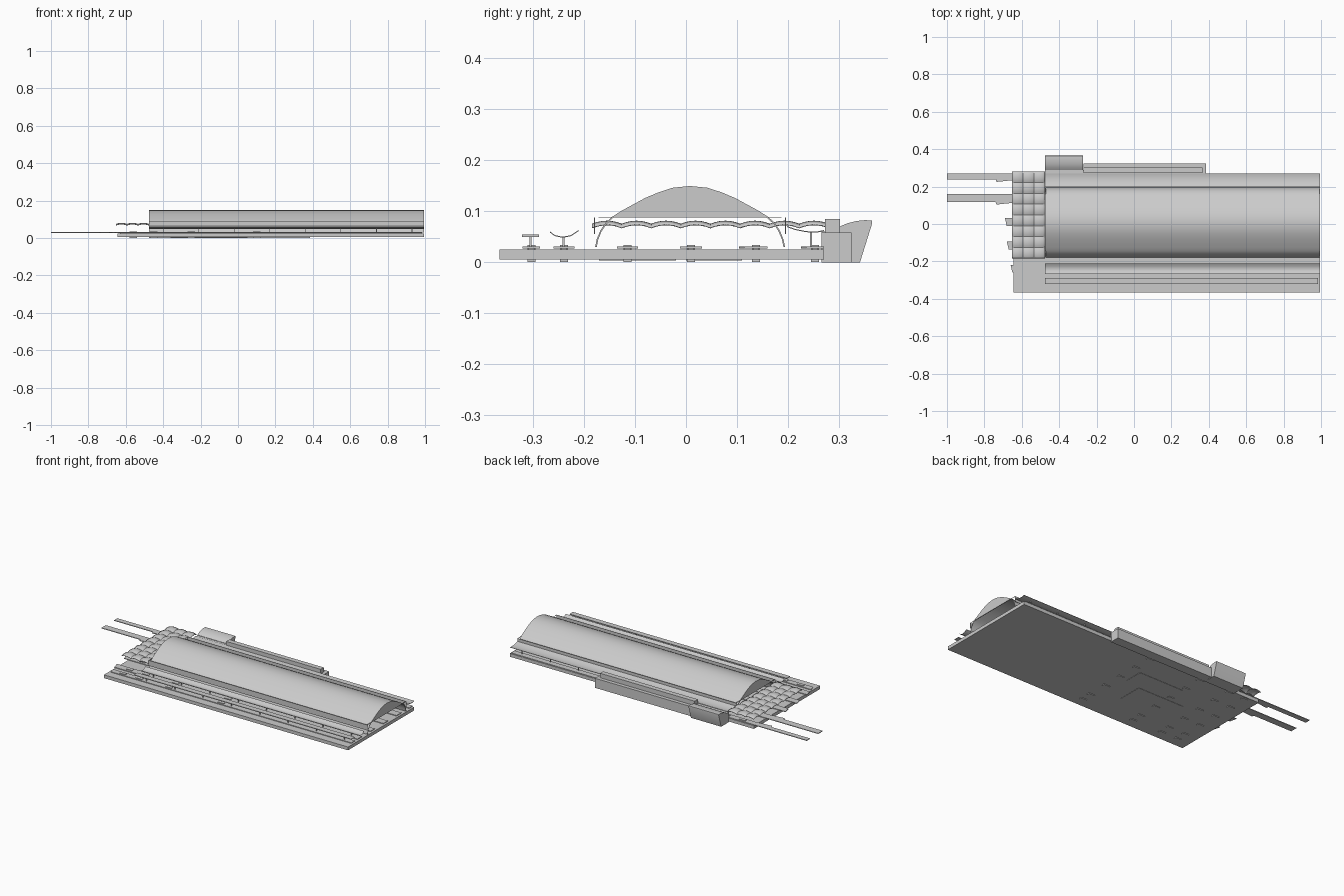
import bpy, bmesh, math

if "Cube" in bpy.data.objects:
    bpy.data.objects.remove(bpy.data.objects["Cube"])


def material(name, v):
    m = bpy.data.materials.new(name)
    m.diffuse_color = (v, v, v, 1)
    m.use_nodes = True
    m.node_tree.nodes["Principled BSDF"].inputs["Base Color"].default_value = m.diffuse_color
    return m


GREY = material("light grey", 0.6)


def add_object(name, verts, faces, smooth=False):
    me = bpy.data.meshes.new(name)
    me.from_pydata(verts, [], faces)
    bm = bmesh.new()
    bm.from_mesh(me)
    bmesh.ops.recalc_face_normals(bm, faces=bm.faces)
    bm.to_mesh(me)
    bm.free()
    me.materials.append(GREY)
    ob = bpy.data.objects.new(name, me)
    bpy.context.collection.objects.link(ob)
    if smooth:
        bpy.ops.object.select_all(action='DESELECT')
        ob.select_set(True)
        bpy.context.view_layer.objects.active = ob
        bpy.ops.object.shade_smooth_by_angle(angle=math.radians(30))
    return ob


def prism(name, pts, a, b, axis='x', smooth=False):
    """Extrude a profile: (y, z) along x, or (x, y) along z."""
    n = len(pts)
    if axis == 'x':
        v = [(t, p, q) for t in (a, b) for p, q in pts]
    else:
        v = [(p, q, t) for t in (a, b) for p, q in pts]
    f = [(i, (i + 1) % n, n + (i + 1) % n, n + i) for i in range(n)]
    f += [tuple(range(n)), tuple(range(n, 2 * n))]
    return add_object(name, v, f, smooth)


def box(name, x0, x1, y0, y1, z0, z1):
    return prism(name, [(y0, z0), (y1, z0), (y1, z1), (y0, z1)], x0, x1)


def shell(name, pts, x0, x1, t):
    """Thin curved sheet running along x, thickness measured downward/inward."""
    n = len(pts)
    inner = []
    for i, (y, z) in enumerate(pts):
        p, q = pts[max(i - 1, 0)], pts[min(i + 1, n - 1)]
        dy, dz = q[0] - p[0], q[1] - p[1]
        l = math.hypot(dy, dz)
        inner.append((y + t * dz / l, z - t * dy / l))
    sec = pts + inner
    m = 2 * n
    v = [(x, y, z) for x in (x0, x1) for y, z in sec]
    f = []
    for i in range(n - 1):
        f += [(i, i + 1, m + i + 1, m + i), (n + i, n + i + 1, m + n + i + 1, m + n + i)]
        f += [(i, i + 1, n + i + 1, n + i), (m + i, m + i + 1, m + n + i + 1, m + n + i)]
    f += [(0, n, m + n, m), (n - 1, m - 1, 2 * m - 1, m + n - 1)]
    return add_object(name, v, f, True)


# ground slab
HX0, HX1 = -0.475, 0.995
box("ground_slab", -0.645, HX1, -0.365, 0.27, 0.005, 0.025)

# platforms: y range, start x, and a wider root for the two long ones
platforms = [(-0.32, -0.286, -0.64), (-0.26, -0.218, -0.66), (-0.135, -0.094, -0.68),
             (-0.012, 0.031, -0.69), (0.114, 0.16, -1.0), (0.235, 0.27, -1.0)]
for i, (y0, y1, x0) in enumerate(platforms):
    if x0 < -0.9:
        outline = [(x0, y1), (x0, y0 + 0.004), (-0.74, y0 + 0.004), (-0.735, y0 - 0.01),
                   (-0.64, y0), (0.985, y0), (0.985, y1)]
    else:
        outline = [(x0, y1), (x0 + 0.01, y0), (0.985, y0), (0.985, y1)]
    prism(f"platform_{i}", outline, 0.027, 0.031, 'z')
    c = (y0 + y1) / 2
    box(f"platform_base_{i}", -0.63, 0.98, c - 0.006, c + 0.006, 0.025, 0.027)
    # stair shafts passing through the slab
    for k, x in enumerate((-0.56, -0.45, -0.25, 0.1)):
        box(f"stair_shaft_{i}_{k}", x - 0.02, x + 0.02, c - 0.008, c + 0.008, 0.001, 0.034)

# concourse plates under the slab
for i, (x0, x1, y0, y1) in enumerate([(-0.36, -0.05, -0.17, -0.02), (-0.25, 0.05, 0.0, 0.11)]):
    box(f"concourse_plate_{i}", x0, x1, y0, y1, 0.0035, 0.005)

# arched hall roof: half profile (offset from axis, height), mirrored
CY = 0.008
half = [(0.186, 0.03), (0.183, 0.045), (0.176, 0.062), (0.166, 0.077), (0.153, 0.089),
        (0.134, 0.101), (0.112, 0.113), (0.088, 0.126), (0.062, 0.137), (0.034, 0.146)]
arch = [(CY - d, z) for d, z in half] + [(CY, 0.1495)] + [(CY + d, z) for d, z in reversed(half)]
shell("hall_roof", arch, HX0, HX1, 0.003)

# glazed gables at both ends, above the opening
gable = [(CY - 0.187, 0.088)] + [p for p in arch if p[1] > 0.0885] + [(CY + 0.187, 0.088)]
prism("gable_left", gable, HX0, HX0 + 0.004)
prism("gable_right", gable, HX1 - 0.004, HX1)
for s in (-1, 1):
    y = CY + s * 0.187
    box("hall_side_wall", HX0, HX1, y - 0.001, y + 0.001, 0.055, 0.088)

# side canopies
shell("north_canopy", [(0.198, 0.071), (0.215, 0.065), (0.235, 0.061), (0.255, 0.06), (0.27, 0.063)],
      HX0, HX1, 0.002)
shell("south_canopy", [(-0.266, 0.06), (-0.256, 0.053), (-0.242, 0.05), (-0.226, 0.053), (-0.211, 0.063)],
      HX0, HX1, 0.002)
box("outer_canopy", HX0, 0.985, -0.321, -0.288, 0.05, 0.054)

# slim canopy posts
for k in range(8):
    x = -0.4 + k * 0.19
    for y, z in ((-0.24, 0.05), (-0.305, 0.05), (0.245, 0.06)):
        box("canopy_post", x - 0.002, x + 0.002, y - 0.002, y + 0.002, 0.03, z)

# forecourt roof made of 3 x 8 shallow vaults
NX, NY, S = 3, 8, 6
RX0, RY0, W, H = -0.652, -0.184, 0.177, 0.464
nx, ny = NX * S, NY * S
bow = lambda i: 1 - (2 * (i % S) / S - 1) ** 2
verts = [(RX0 + W * i / nx, RY0 + H * j / ny, 0.068 + 0.006 * bow(i) + 0.006 * bow(j))
         for i in range(nx + 1) for j in range(ny + 1)]
faces = [(i * (ny + 1) + j, (i + 1) * (ny + 1) + j, (i + 1) * (ny + 1) + j + 1, i * (ny + 1) + j + 1)
         for i in range(nx) for j in range(ny)]
vaults = add_object("vaulted_roof", verts, faces, True)
mod = vaults.modifiers.new("thickness", 'SOLIDIFY')
mod.thickness = 0.003
mod.offset = 0

# station building: low wing with a narrow upper storey
box("station_wing", -0.27, 0.385, 0.266, 0.324, 0.0, 0.058)
box("station_upper_storey", -0.27, 0.365, 0.272, 0.302, 0.058, 0.085)

# entrance hall with curved roof and leaning front
prism("entrance_hall", [(0.29, 0.0), (0.341, 0.0), (0.365, 0.077), (0.364, 0.082), (0.35, 0.0825),
                        (0.335, 0.081), (0.318, 0.077), (0.303, 0.071), (0.29, 0.062)],
      HX0, -0.272, smooth=True)
box("entrance_link", HX0, -0.27, 0.266, 0.29, 0.0, 0.06)
